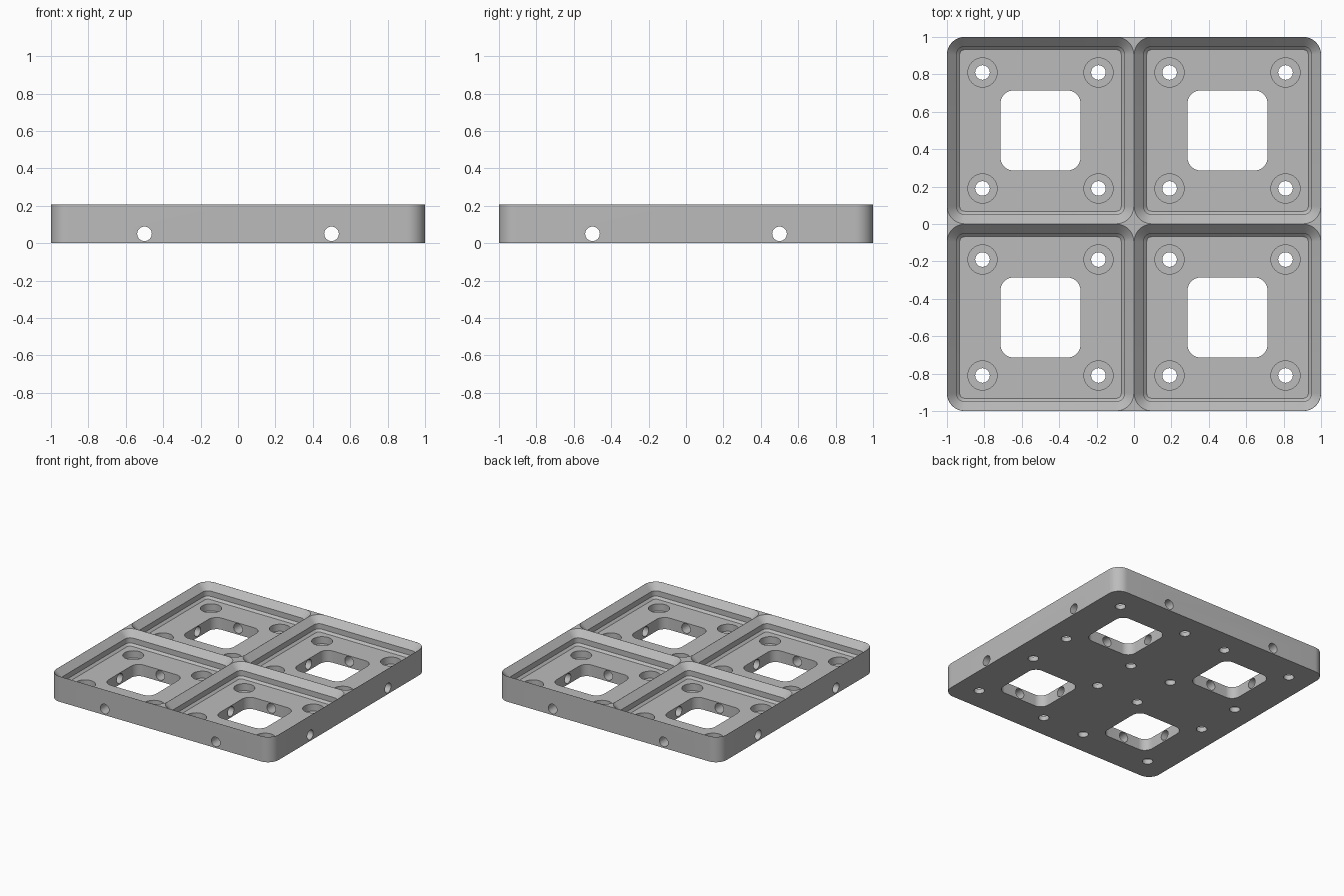
import bpy, bmesh, math

if "Cube" in bpy.data.objects:
    bpy.data.objects.remove(bpy.data.objects["Cube"])

H = 0.206        # total height
FLOOR = 0.095    # pocket floor height

grey = bpy.data.materials.new("plain grey")
grey.diffuse_color = (0.5, 0.5, 0.5, 1)
grey.use_nodes = True
grey.node_tree.nodes["Principled BSDF"].inputs["Base Color"].default_value = grey.diffuse_color


def rounded_square(cx, cy, half, r, z, seg=12):
    """Outline points of a square with rounded corners."""
    pts = []
    for q in range(4):
        a0 = q * math.pi / 2
        sx, sy = ((1, 1), (-1, 1), (-1, -1), (1, -1))[q]
        for i in range(seg + 1):
            a = a0 + i / seg * math.pi / 2
            pts.append((cx + sx * (half - r) + r * math.cos(a),
                        cy + sy * (half - r) + r * math.sin(a), z))
    return pts


def circle(cx, cy, r, z, seg=32):
    return [(cx + r * math.cos(2 * math.pi * i / seg),
             cy + r * math.sin(2 * math.pi * i / seg), z) for i in range(seg)]


def loft(bm, rings):
    """Closed solid skinned through rings of equal length."""
    rings = [[bm.verts.new(p) for p in ring] for ring in rings]
    n = len(rings[0])
    bm.faces.new(rings[0][::-1])
    bm.faces.new(rings[-1])
    for a, b in zip(rings, rings[1:]):
        for i in range(n):
            j = (i + 1) % n
            bm.faces.new((a[i], a[j], b[j], b[i]))


def make_object(name, solids):
    bm = bmesh.new()
    for rings in solids:
        loft(bm, rings)
    bmesh.ops.recalc_face_normals(bm, faces=bm.faces)
    me = bpy.data.meshes.new(name)
    bm.to_mesh(me)
    bm.free()
    me.materials.append(grey)
    ob = bpy.data.objects.new(name, me)
    bpy.context.collection.objects.link(ob)
    return ob


# Solid slab with rounded corners
plate = make_object("base_plate", [[rounded_square(0, 0, 1, 0.095, z) for z in (0, H)]])
cells = [(x, y) for x in (-0.5, 0.5) for y in (-0.5, 0.5)]

# Stepped pockets: small chamfer, upright wall, large chamfer up to a thin rim
profile = [(0.432, 0.027, FLOOR), (0.449, 0.044, 0.112), (0.449, 0.044, 0.155),
           (0.499, 0.094, H), (0.499, 0.094, 0.25)]
pockets = [[rounded_square(x, y, h, r, z) for h, r, z in profile] for x, y in cells]

# Rounded square windows through the floor
windows = [[rounded_square(x, y, 0.214, 0.07, z) for z in (-0.05, 0.15)] for x, y in cells]

# Counterbored screw holes near each cell corner
bore = [(0.039, -0.05), (0.039, 0.038), (0.078, 0.038), (0.078, 0.13)]
screws = [[circle(x + dx, y + dy, r, z) for r, z in bore]
          for x, y in cells for dx in (-0.31, 0.31) for dy in (-0.31, 0.31)]

# Round channels running through the slab along each axis
channels_y = [[[(px, y, pz) for px, pz, _ in circle(x, 0.05, 0.039, 0)]
               for y in (-1.1, 1.1)] for x in (-0.5, 0.5)]
channels_x = [[[(p[1], p[0], p[2]) for p in ring] for ring in s] for s in channels_y]

cuts = {"pocket_cutter": pockets, "window_cutter": windows, "screw_hole_cutter": screws,
        "channel_y_cutter": channels_y, "channel_x_cutter": channels_x}
bpy.context.view_layer.objects.active = plate
for name, solids in cuts.items():
    cutter = make_object(name, solids)
    cutter.hide_render = True
    mod = plate.modifiers.new(name, 'BOOLEAN')
    mod.operation = 'DIFFERENCE'
    mod.solver = 'EXACT'
    mod.object = cutter
    bpy.ops.object.modifier_apply(modifier=name)
    bpy.data.objects.remove(cutter)

# Smooth the rounded walls, keep edges crisp
bpy.ops.object.select_all(action='DESELECT')
plate.select_set(True)
bpy.ops.object.shade_smooth_by_angle(angle=math.radians(30))
